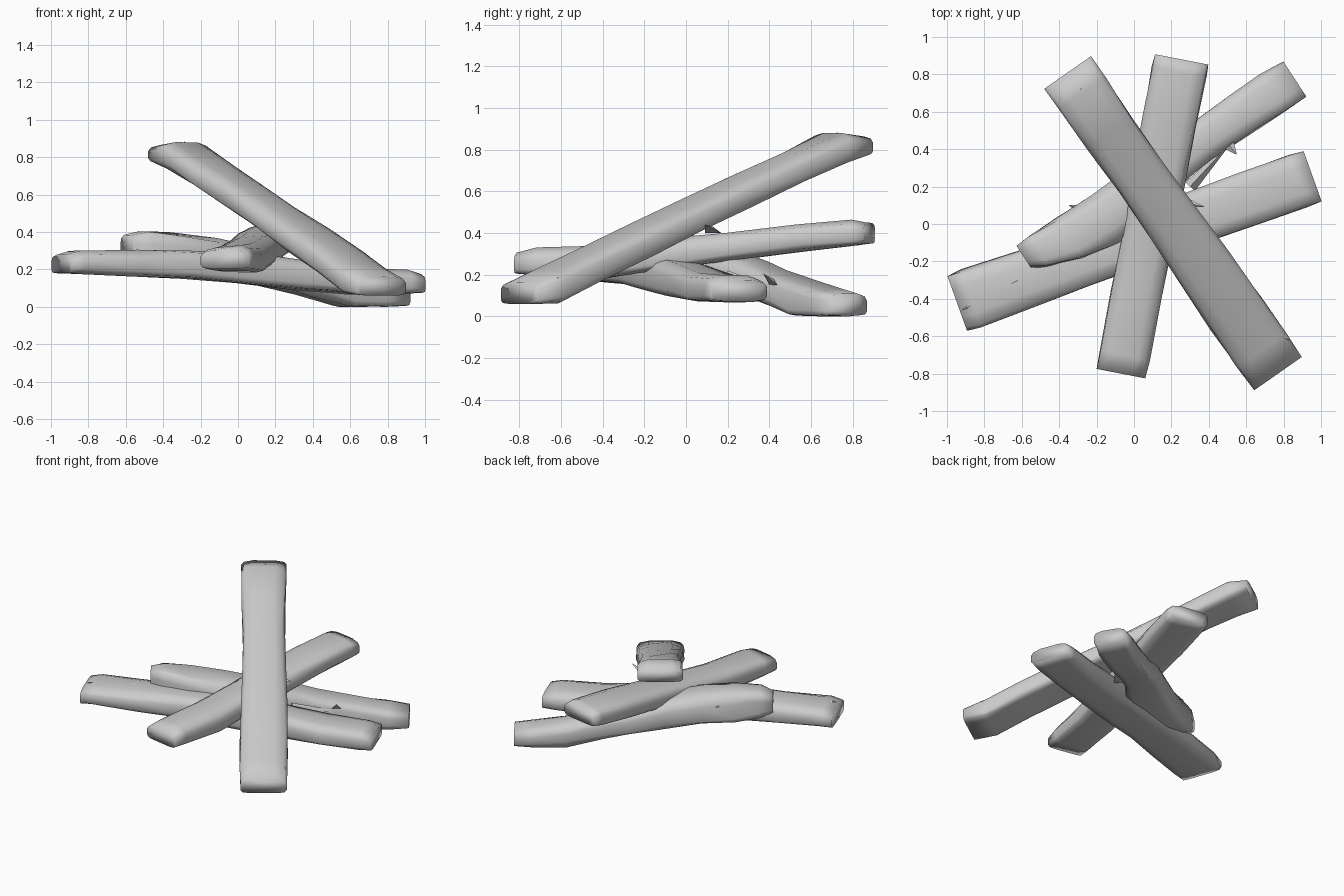
import bpy, bmesh, math, random
from mathutils import Vector

random.seed(4)
cube = bpy.data.objects.get("Cube")
if cube:
    bpy.data.objects.remove(cube)

grey = bpy.data.materials.new("pale_grey")
grey.use_nodes = True
COLOUR = (0.6, 0.6, 0.6, 1)
grey.diffuse_color = COLOUR
grey.node_tree.nodes["Principled BSDF"].inputs["Base Color"].default_value = COLOUR

# Softly rounded log section with a flatter underside: across and up
SECTION = [(-.5, .2), (-.45, .04), (-.3, 0), (.3, 0), (.45, .04), (.5, .2),
           (.5, .65), (.44, .86), (.25, .98), (-.25, 1), (-.44, .86), (-.5, .65)]


def finish(bm, name, angle):
    bmesh.ops.recalc_face_normals(bm, faces=bm.faces)
    mesh = bpy.data.meshes.new(name)
    bm.to_mesh(mesh)
    bm.free()
    mesh.materials.append(grey)
    obj = bpy.data.objects.new(name, mesh)
    bpy.context.collection.objects.link(obj)
    bpy.ops.object.select_all(action='DESELECT')
    obj.select_set(True)
    bpy.context.view_layer.objects.active = obj
    bpy.ops.object.shade_smooth_by_angle(angle=math.radians(angle))


def log(name, start, end, stations, rough=0.006):
    """Loft a rough log; stations hold (fraction, width, bottom, top, sideways bend)."""
    a, b = Vector(start), Vector(end)
    side = Vector((-(b - a).y, (b - a).x)).normalized()
    bm = bmesh.new()
    rings = []
    for i, (t, width, low, high, *bend) in enumerate(stations):
        mid = a.lerp(b, t) + side * sum(bend)
        wobble = 0 if i in (0, len(stations) - 1) else rough
        ring = []
        for u, v in SECTION:
            p = mid + side * u * width
            z = low + v * (high - low)
            jig = [random.uniform(-wobble, wobble) for _ in range(3)]
            ring.append(bm.verts.new((p.x + jig[0], p.y + jig[1], max(0, z + jig[2]))))
        rings.append(ring)
    n = len(SECTION)
    for r, s in zip(rings, rings[1:]):
        for k in range(n):
            bm.faces.new((r[k], r[(k + 1) % n], s[(k + 1) % n], s[k]))
    bm.faces.new(rings[0])
    bm.faces.new(rings[-1])
    finish(bm, name, 100)


def splinter(name, base, tip, width, thick):
    """Flat tapering sliver of wood from base to tip."""
    a, b = Vector(base), Vector(tip)
    d = b - a
    side = Vector((-d.y, d.x, 0)).normalized() * width / 2
    up = Vector((0, 0, thick))
    bm = bmesh.new()
    v = [bm.verts.new(p) for p in (a - side, a + side, a + up, b)]
    for f in ((0, 1, 2), (0, 1, 3), (1, 2, 3), (2, 0, 3)):
        bm.faces.new([v[i] for i in f])
    finish(bm, name, 40)


# Large leaning log on top of the pile
log("leaning_log", (-.355, .81), (.77, -.80), [
    (0, .305, .775, .865), (.07, .30, .735, .885), (.2, .285, .64, .78),
    (.35, .28, .525, .67), (.5, .285, .41, .555), (.65, .31, .29, .44),
    (.8, .32, .175, .325), (.92, .32, .065, .225), (1, .31, .06, .165)])

# Log running front to back
log("crossing_log", (-.07, -.80), (.255, .88), [
    (0, .265, .205, .305), (.06, .27, .195, .325), (.25, .27, .185, .335),
    (.45, .27, .235, .375), (.6, .28, .27, .405), (.8, .29, .31, .435),
    (.96, .295, .34, .46), (1, .29, .35, .45)])

# Long low log running side to side
log("long_log", (-.945, -.425), (.955, .255), [
    (0, .31, .18, .28), (.04, .32, .18, .30), (.2, .31, .165, .30),
    (.35, .30, .155, .305), (.5, .29, .125, .29), (.66, .28, .095, .25),
    (.82, .29, .07, .205), (.96, .29, .07, .195), (1, .285, .075, .175)])

# Sloping log with its foot on the ground, bent where it lies over the long log
log("sloping_log", (.86, .775), (-.59, -.175), [
    (0, .225, .005, .11), (.08, .235, 0, .135), (.2, .23, .005, .17),
    (.35, .22, .06, .22), (.44, .24, .10, .26, .01), (.58, .28, .13, .325, .05),
    (.72, .29, .16, .365, .07), (.85, .27, .18, .395, .05),
    (.95, .20, .22, .41, .02), (1, .14, .26, .385)], 0.009)

# Torn bark and broken slivers
splinter("long_sliver", (.30, .20, .16), (.54, .46, .12), .07, .06)
splinter("raised_shard", (.51, .42, .15), (.55, .37, .205), .06, .03)
splinter("side_bark", (-.22, .06, .25), (-.35, .10, .32), .10, .04)
splinter("end_bark", (-.62, -.30, .27), (-.92, -.46, .295), .14, .035)
splinter("lower_edge_bark", (.70, -.55, .21), (.83, -.62, .18), .12, .04)
splinter("upper_edge_bark", (-.10, .33, .63), (-.22, .37, .72), .10, .06)
splinter("top_bark", (-.20, .62, .80), (-.29, .73, .885), .14, .02)
splinter("middle_bark", (.22, .13, .40), (.38, .09, .44), .08, .03)
